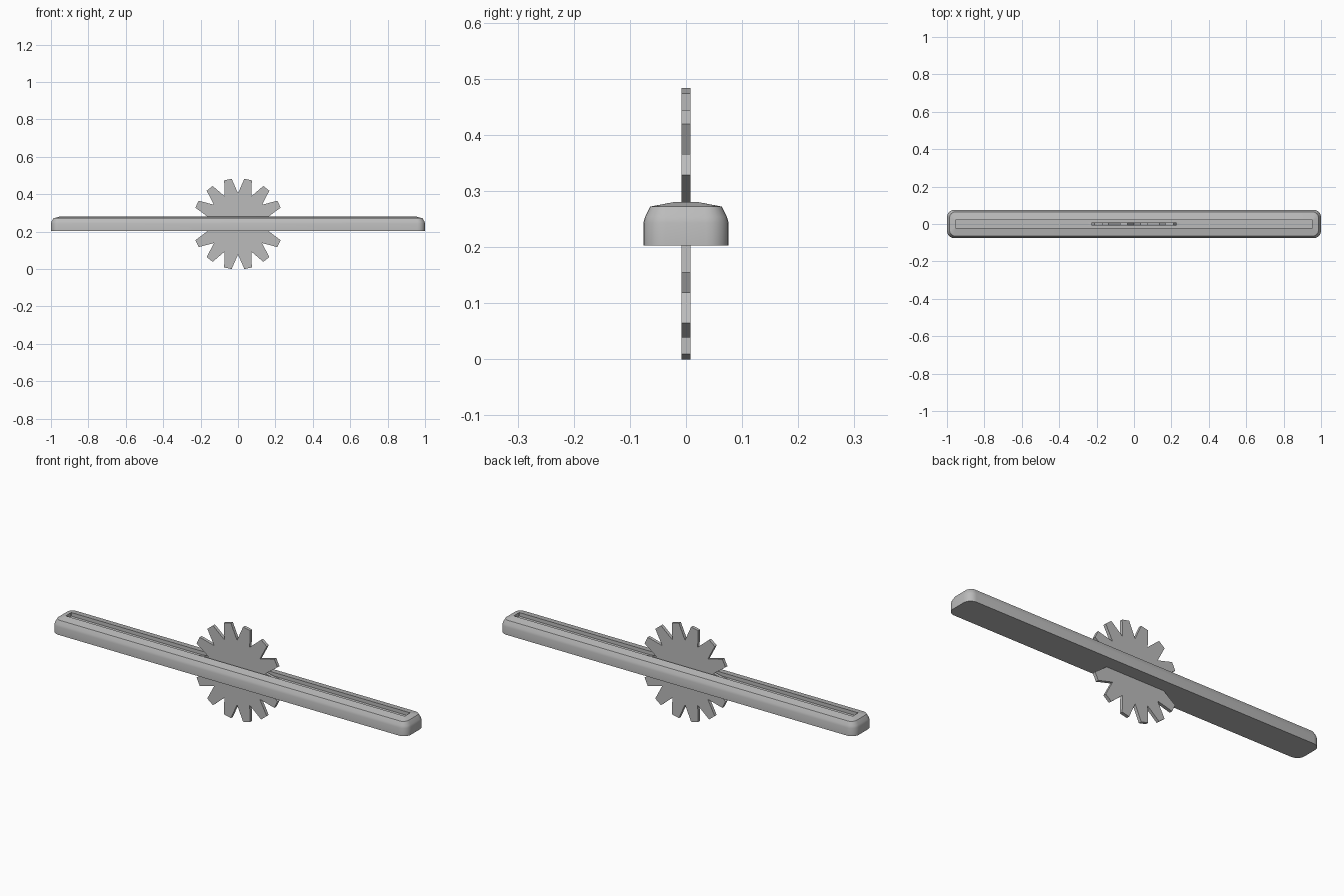
import bpy
import bmesh
from math import sin, cos, pi, radians

cube = bpy.data.objects.get("Cube")
if cube:
    bpy.data.objects.remove(cube, do_unlink=True)

grey = bpy.data.materials.new("plain grey")
grey.use_nodes = True
grey.diffuse_color = (0.5, 0.5, 0.5, 1)
grey.node_tree.nodes["Principled BSDF"].inputs["Base Color"].default_value = (0.5, 0.5, 0.5, 1)


def finish(bm, name, angle):
    bmesh.ops.recalc_face_normals(bm, faces=bm.faces)
    mesh = bpy.data.meshes.new(name)
    bm.to_mesh(mesh)
    bm.free()
    mesh.materials.append(grey)
    obj = bpy.data.objects.new(name, mesh)
    bpy.context.collection.objects.link(obj)
    bpy.ops.object.select_all(action='DESELECT')
    obj.select_set(True)
    bpy.context.view_layer.objects.active = obj
    bpy.ops.object.shade_smooth_by_angle(angle=radians(angle))
    return obj


def rounded_ring(bm, hx, hy, radius, z, steps=6):
    """One loop of a rounded rectangle at height z."""
    verts = []
    for quarter, (sx, sy) in enumerate(((1, 1), (-1, 1), (-1, -1), (1, -1))):
        for i in range(steps + 1):
            a = (quarter + i / steps) * pi / 2
            verts.append(bm.verts.new((sx * (hx - radius) + radius * cos(a),
                                       sy * (hy - radius) + radius * sin(a), z)))
    return verts


# Long bar with tapered rim, crowned top and a shallow slot
bm = bmesh.new()
sections = [
    (1.0, 0.076, 0.04, 0.203),
    (1.0, 0.076, 0.04, 0.243),
    (0.997, 0.073, 0.038, 0.254),
    (0.986, 0.064, 0.03, 0.272),
    (0.955, 0.022, 0.002, 0.28),
    (0.955, 0.022, 0.002, 0.262),
]
rings = [rounded_ring(bm, *s) for s in sections]
for low, high in zip(rings, rings[1:]):
    for i in range(len(low)):
        j = (i + 1) % len(low)
        bm.faces.new((low[i], low[j], high[j], high[i]))
bm.faces.new(rings[0])
bm.faces.new(rings[-1])
finish(bm, "slotted_bar", 25)

# Thin gear wheel standing through the bar
TEETH, TIP, ROOT, HALF_TIP = 14, 0.244, 0.164, radians(4.8)
CENTRE, HALF_THICK = 0.2415, 0.008
bm = bmesh.new()
front, back = [], []
for t in range(TEETH):
    a = t * 2 * pi / TEETH
    for r, b in ((ROOT, a - pi / TEETH), (TIP, a - HALF_TIP), (TIP, a + HALF_TIP)):
        for y, side in ((-HALF_THICK, front), (HALF_THICK, back)):
            side.append(bm.verts.new((r * cos(b), y, CENTRE + r * sin(b))))
n = len(front)
for i in range(n):
    j = (i + 1) % n
    bm.faces.new((front[i], front[j], back[j], back[i]))
bm.faces.new(front)
bm.faces.new(back)
finish(bm, "gear_wheel", 10)
